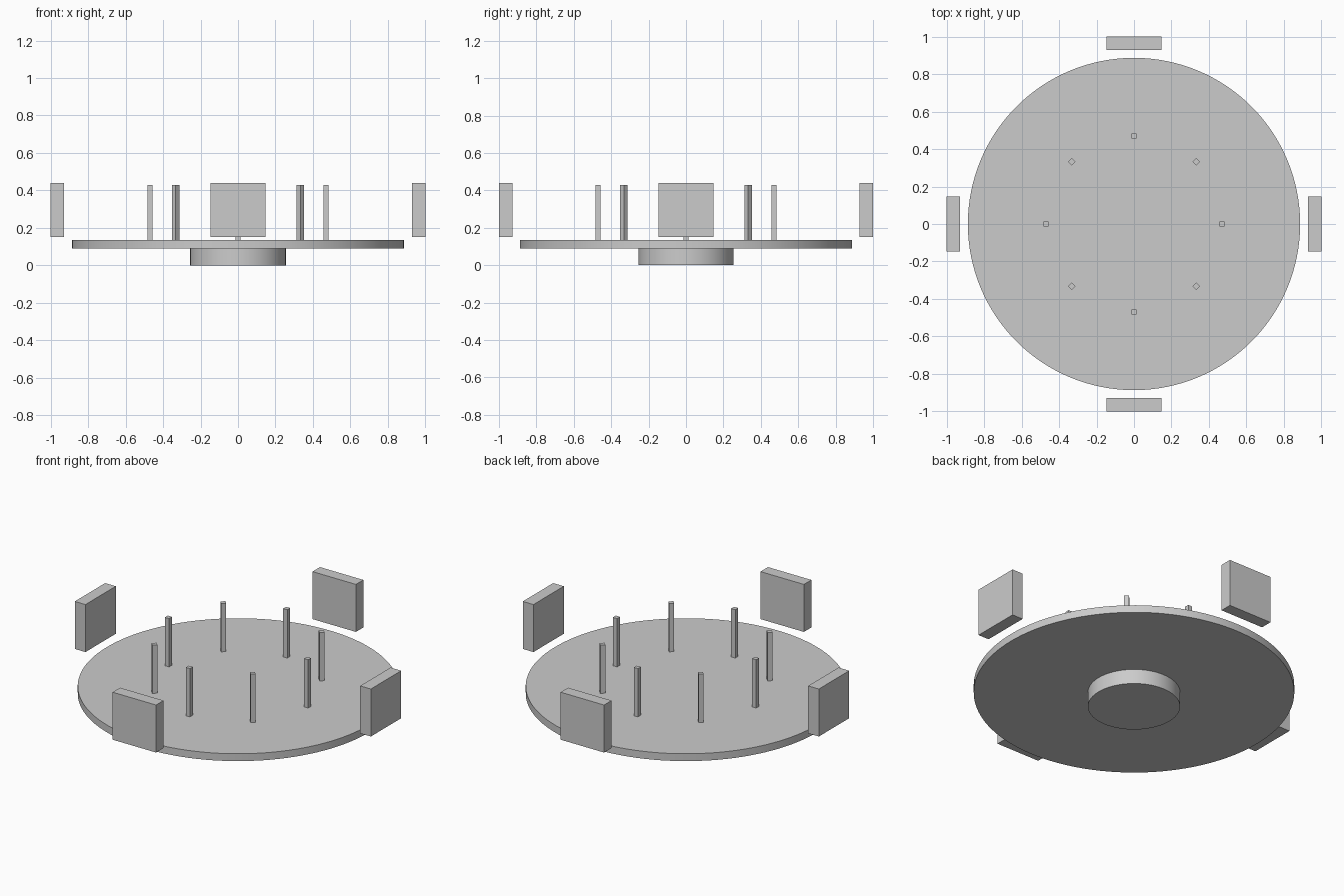
import bpy, math
from mathutils import Matrix

if "Cube" in bpy.data.objects:
    bpy.data.objects.remove(bpy.data.objects["Cube"])

SEGMENTS = 128


def make_object(name, verts, faces, smooth=False):
    mesh = bpy.data.meshes.new(name)
    mesh.from_pydata(verts, [], faces)
    mesh.update()
    obj = bpy.data.objects.new(name, mesh)
    bpy.context.collection.objects.link(obj)
    if smooth:
        bpy.ops.object.select_all(action='DESELECT')
        obj.select_set(True)
        bpy.context.view_layer.objects.active = obj
        bpy.ops.object.shade_smooth_by_angle(angle=math.radians(30))
    return obj


def circle(r, z):
    step = math.tau / SEGMENTS
    return [(r * math.cos(i * step), r * math.sin(i * step), z) for i in range(SEGMENTS)]


def disc(name, r, z0, z1):
    n = SEGMENTS
    faces = [(i, (i + 1) % n, n + (i + 1) % n, n + i) for i in range(n)]
    faces += [tuple(reversed(range(n))), tuple(range(n, 2 * n))]
    return make_object(name, circle(r, z0) + circle(r, z1), faces, True)


def ring(name, r_in, r_out, z0, z1):
    n = SEGMENTS
    # closed rectangular section swept around z
    section = [(r_in, z0), (r_out, z0), (r_out, z1), (r_in, z1)]
    verts = [v for r, z in section for v in circle(r, z)]
    faces = []
    for k in range(4):
        a, b = k * n, (k + 1) % 4 * n
        faces += [(a + i, a + (i + 1) % n, b + (i + 1) % n, b + i) for i in range(n)]
    return make_object(name, verts, faces, True)


def radial_box(name, radius, size, z0, z1, angle):
    # box with its depth pointing away from the centre
    dx, dy = size[0] / 2, size[1] / 2
    rot = Matrix.Rotation(angle, 4, 'Z')
    corners = [(-dx, -dy), (dx, -dy), (dx, dy), (-dx, dy)]
    verts = [(radius + x, y, z) for z in (z0, z1) for x, y in corners]
    faces = [(3, 2, 1, 0), (4, 5, 6, 7)]
    faces += [(i, (i + 1) % 4, 4 + (i + 1) % 4, 4 + i) for i in range(4)]
    obj = make_object(name, verts, faces)
    obj.data.transform(rot)
    return obj


# Central hub, flush with the top of the plate
disc("hub", 0.255, 0.0, 0.135)

# Plate made of two nested rings
ring("inner_plate", 0.255, 0.70, 0.09, 0.135)
ring("outer_plate", 0.70, 0.887, 0.09, 0.135)

# Eight upright posts
for i in range(8):
    radial_box(f"post_{i + 1}", 0.47, (0.028, 0.028), 0.135, 0.43, i * math.tau / 8)

# Four floating outer panels
for i in range(4):
    radial_box(f"panel_{i + 1}", 0.964, (0.072, 0.293), 0.15, 0.44, i * math.tau / 4)
